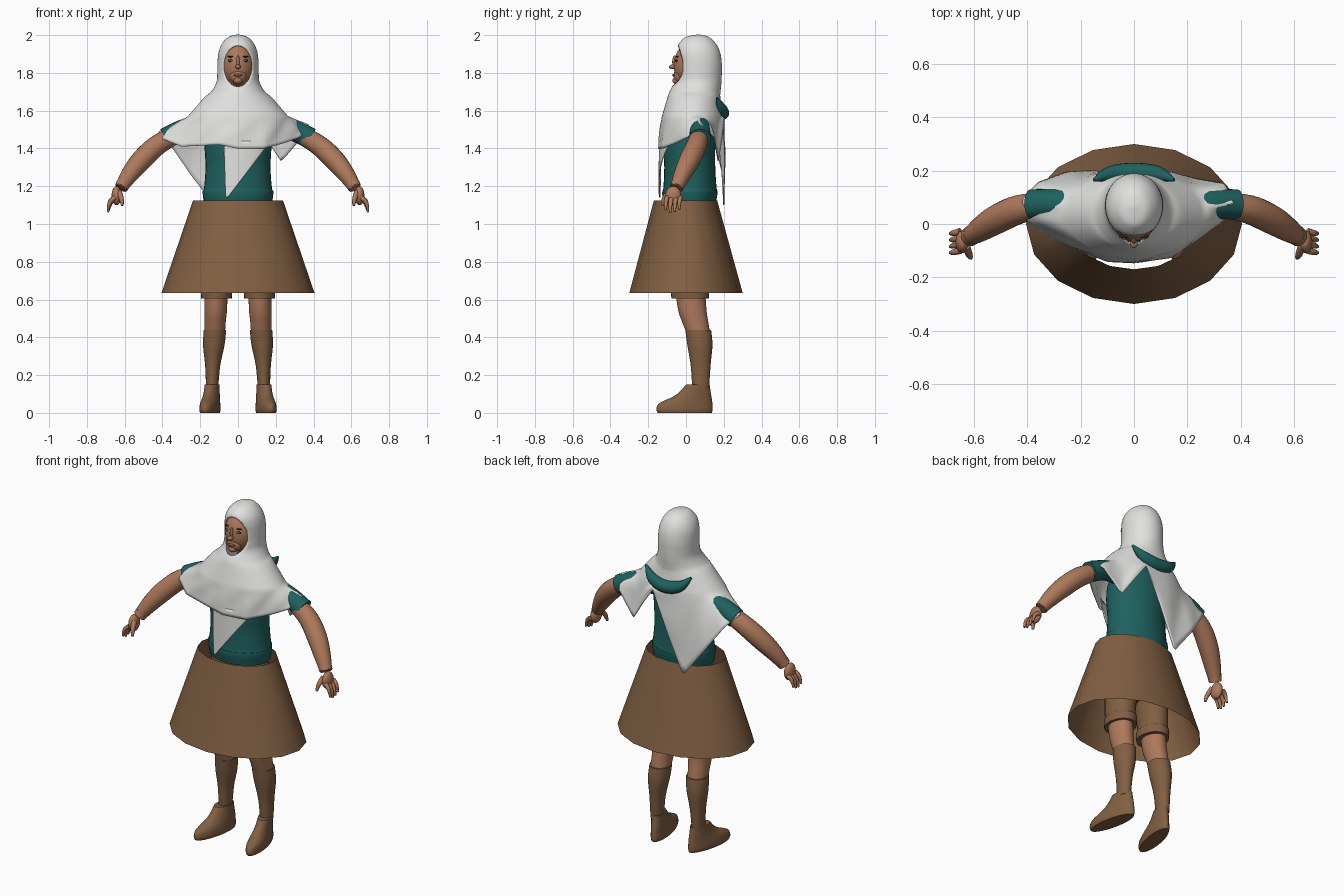
import bpy, bmesh, math
from mathutils import Matrix, Vector

old = bpy.data.objects.get("Cube")
if old:
    bpy.data.objects.remove(old, do_unlink=True)


def material(name, r, g, b):
    m = bpy.data.materials.new(name)
    m.use_nodes = True
    m.diffuse_color = (r, g, b, 1)
    node = next(n for n in m.node_tree.nodes if n.type == "BSDF_PRINCIPLED")
    node.inputs["Base Color"].default_value = (r, g, b, 1)
    node.inputs["Roughness"].default_value = 0.8
    return m


white = material("white cloth", 0.75, 0.75, 0.74)
teal = material("teal cloth", 0.013, 0.12, 0.115)
brown = material("brown cloth", 0.22, 0.115, 0.055)
skin = material("skin", 0.42, 0.19, 0.105)
dark = material("dark brown", 0.04, 0.02, 0.012)
lip = material("lip", 0.28, 0.09, 0.06)
iris = material("eye green", 0.03, 0.2, 0.17)


def finish(name, bm, mat, mirror=False, angle=45):
    bmesh.ops.recalc_face_normals(bm, faces=bm.faces)
    me = bpy.data.meshes.new(name)
    bm.to_mesh(me)
    bm.free()
    me.materials.append(mat)
    me.shade_smooth()
    me.set_sharp_from_angle(angle=math.radians(angle))
    ob = bpy.data.objects.new(name, me)
    bpy.context.scene.collection.objects.link(ob)
    if mirror:
        ob.modifiers.new("mirror", "MIRROR")
    return ob


def spline(rows, sub):
    """Smooth curve through rows of numbers."""
    out, last = [], len(rows) - 1
    for i in range(last):
        quad = [rows[max(0, min(last, i + k))] for k in (-1, 0, 1, 2)]
        for s in range(sub):
            t = s / sub
            out.append([b + t / 2 * (c - a + t * (2 * a - 5 * b + 4 * c - d
                        + t * (3 * (b - c) + d - a))) for a, b, c, d in zip(*quad)])
    return out + [list(rows[last])]


def bridge(rings, caps=True):
    bm = bmesh.new()
    loops = [[bm.verts.new(p) for p in ring] for ring in rings]
    n = len(loops[0])
    for lo, hi in zip(loops, loops[1:]):
        for i in range(n):
            j = (i + 1) % n
            bm.faces.new((lo[i], lo[j], hi[j], hi[i]))
    if caps:
        bm.faces.new(loops[0])
        bm.faces.new(loops[-1])
    return bm


def oval(row, n):
    """Level ring from height, centre x, half width, front y and back y."""
    z, cx, rx, yf, yb = row
    turn = [math.tau * i / n for i in range(n)]
    return [Vector((cx + rx * math.sin(a), (yf + yb) / 2 - (yb - yf) / 2 * math.cos(a), z))
            for a in turn]


def loft(name, rows, mat, mirror=False, n=32, sub=5, caps=True):
    rings = [oval(r, n) for r in spline(rows, sub)]
    return finish(name, bridge(rings, caps), mat, mirror)


def tube(name, path, mat, mirror=True, n=20, sub=5):
    """Round limb along points of x, y, z and radius."""
    pts = spline(path, sub)
    rings = []
    for i, p in enumerate(pts):
        way = Vector(pts[min(i + 1, len(pts) - 1)][:3]) - Vector(pts[max(i - 1, 0)][:3])
        side = way.cross(Vector((0, 1, 0.3))).normalized()
        up = side.cross(way).normalized()
        rings.append([Vector(p[:3]) + p[3] * (side * math.cos(a) + up * math.sin(a))
                      for a in (math.tau * k / n for k in range(n))])
    return finish(name, bridge(rings), mat, mirror, 60)


def ball(name, centre, radii, mat, mirror=False):
    bm = bmesh.new()
    bmesh.ops.create_uvsphere(bm, u_segments=32, v_segments=20, radius=1,
                              matrix=Matrix.Translation(centre) @ Matrix.Diagonal((*radii, 1)))
    return finish(name, bm, mat, mirror)


# Skirt, shirt and shorts
loft("skirt", [(1.125, 0, .238, -.17, .165), (.635, 0, .405, -.3, .3)], brown,
     n=16, sub=1, caps=False)
loft("shirt", [(1.1, 0, .178, -.115, .155), (1.15, 0, .186, -.125, .165),
               (1.175, 0, .187, -.125, .167), (1.19, 0, .18, -.12, .162),
               (1.3, 0, .172, -.115, .155), (1.42, 0, .178, -.12, .155),
               (1.5, 0, .18, -.1, .155), (1.56, 0, .15, -.05, .15),
               (1.63, 0, .08, 0, .13)], teal)
loft("shorts_hips", [(1.12, 0, .165, -.1, .14), (.95, 0, .185, -.1, .145),
                     (.82, 0, .17, -.08, .12)], brown)
loft("shorts_leg", [(.9, .1, .085, -.09, .13), (.7, .115, .076, -.075, .115),
                    (.66, .114, .076, -.073, .115), (.65, .114, .082, -.08, .123),
                    (.605, .114, .081, -.077, .121)], brown, True)

# Legs and shoes
loft("leg", [(.68, .116, .062, -.06, .1), (.55, .118, .06, -.043, .108),
             (.48, .121, .056, -.02, .118), (.42, .123, .054, .004, .128)], skin, True)
loft("sock", [(.44, .122, .059, -.004, .133), (.36, .128, .057, .007, .14),
              (.25, .134, .04, .025, .13), (.13, .137, .032, .033, .122)], brown, True)
shoe = loft("shoe", [(0, .138, .046, -.15, .137), (.018, .138, .05, -.157, .141),
                     (.045, .138, .048, -.148, .14), (.065, .138, .045, -.115, .138),
                     (.085, .138, .042, -.07, .135), (.115, .139, .039, -.03, .13),
                     (.15, .14, .037, .0, .125)], brown, True)
for v in shoe.data.vertices:  # toes turned out
    v.co.x -= .18 * (v.co.y - .05)

# Sleeves, arms and hands
tube("sleeve", [(.13, .075, 1.52, .06), (.27, .077, 1.505, .056),
                (.385, .073, 1.452, .057)], teal)
tube("arm", [(.33, .073, 1.475, .048), (.43, .055, 1.415, .054), (.51, .02, 1.34, .055),
             (.575, -.02, 1.26, .046), (.62, -.05, 1.19, .033)], skin)
tube("wrist_band", [(.607, -.041, 1.212, .038), (.618, -.049, 1.194, .036)], skin)
ball("palm", (.643, -.067, 1.15), (.026, .042, .05), skin, True)
for i, drop in enumerate((.012, 0, .004, .016)):
    y = -.1 + i * .024
    tube("finger", [(.652, y, 1.14, .013), (.677, y - .006, 1.105 + drop, .011),
                    (.689, y - .008, 1.062 + drop, .006)], skin, n=10)
tube("thumb", [(.63, -.085, 1.17, .016), (.618, -.115, 1.135, .013),
               (.612, -.127, 1.098, .007)], skin, n=10)

# Face
ball("head", (0, .04, 1.84), (.088, .105, .125), skin)
ball("jaw", (0, -.03, 1.785), (.045, .036, .042), skin)
ball("chin", (0, -.038, 1.76), (.026, .034, .022), skin)
ball("nose_bridge", (0, -.061, 1.858), (.009, .012, .034), skin)
ball("nose_tip", (0, -.071, 1.832), (.014, .02, .012), skin)
ball("lips", (0, -.06, 1.788), (.023, .013, .008), lip)
ball("eye", (.036, -.048, 1.865), (.016, .008, .008), dark, True)
ball("iris", (.036, -.053, 1.865), (.009, .006, .006), iris, True)
ball("brow", (.036, -.046, 1.886), (.021, .007, .004), dark, True)

# Headscarf: hood rings that spread over the shoulders to an uneven hem
hem = [(0, -.145, 1.4), (.14, -.125, 1.4), (.25, -.05, 1.43), (.33, .01, 1.46),
       (.375, .08, 1.525), (.34, .15, 1.46), (.23, .17, 1.33), (.15, .19, 1.45),
       (.08, .2, 1.55), (-.02, .205, 1.32), (-.12, .2, 1.09), (-.25, .195, 1.26),
       (-.36, .155, 1.42), (-.42, .09, 1.49), (-.4, .01, 1.45), (-.3, -.06, 1.41),
       (-.1, -.14, 1.42)]
stops = [(math.atan2(x / .25, (.04 - y) / .16) % math.tau, Vector((x, y, z)))
         for x, y, z in hem]
stops.append((math.tau, stops[0][1]))


def hem_point(a):
    for (a0, p0), (a1, p1) in zip(stops, stops[1:]):
        if a0 <= a <= a1:
            return p0.lerp(p1, (a - a0) / (a1 - a0))
    return stops[0][1]


n = 120
hood = [(2, 0, .008, .058, .074), (1.99, 0, .045, .005, .115), (1.97, 0, .07, -.022, .142),
        (1.94, 0, .09, -.043, .165), (1.9, 0, .102, -.05, .18), (1.85, 0, .106, -.05, .187),
        (1.8, 0, .107, -.05, .187), (1.75, 0, .112, -.057, .185), (1.7, 0, .14, -.085, .18),
        (1.665, 0, .18, -.097, .18), (1.57, 0, .262, -.125, .195)]
rings = [oval(r, n) for r in spline(hood, 6)]
shoulder = rings[-1]
for step in range(1, 11):
    t = step / 10
    ring = []
    for i, p in enumerate(shoulder):
        a = math.tau * i / n
        q = p.lerp(hem_point(a), t)
        fold = 1 + .02 * math.sin(math.pi * t) * (1 + math.sin(9 * a + 4 * t))
        ring.append(Vector((q.x * fold, q.y * fold, q.z)))
    rings.append(ring)
bm = bridge(rings, caps=False)
bm.faces.new([v for v in bm.verts if v.co.z > 1.9999])


# Oval face opening with a clean rim
def reach(v):
    return math.hypot(v.co.x / .074, (v.co.z - 1.835) / .108)


bmesh.ops.delete(bm, geom=[v for v in bm.verts if v.co.y < .04 and reach(v) < 1],
                 context="VERTS")
for v in bm.verts:
    if v.is_boundary and v.co.y < .04 and v.co.z > 1.68:
        r = reach(v)
        v.co.x /= r
        v.co.z = 1.835 + (v.co.z - 1.835) / r
scarf = finish("headscarf", bm, white, angle=70)
thick = scarf.modifiers.new("thickness", "SOLIDIFY")
thick.thickness, thick.offset = .005, 0

# Hanging front end of the scarf, curved round the chest
bm = bmesh.new()
bmesh.ops.create_grid(bm, x_segments=16, y_segments=16, size=.5)
for v in bm.verts:
    u, t = v.co.x + .5, v.co.y + .5
    left, right = -.075 + .01 * t, .175 - .23 * t
    x = left + (right - left) * u
    v.co = (x, .018 - .158 * math.sqrt(1 - (x / .215) ** 2) - .005 * t, 1.44 - .3 * t)
tail = finish("scarf_front_end", bm, white)
thick = tail.modifiers.new("thickness", "SOLIDIFY")
thick.thickness, thick.offset = .005, 0

# Shirt hood bulging out at the back of the neck
tube("shirt_hood", [(-.15, .165, 1.668, .006), (-.09, .187, 1.61, .03),
                    (0, .192, 1.588, .037), (.09, .187, 1.61, .03),
                    (.15, .165, 1.668, .006)], teal, mirror=False)
